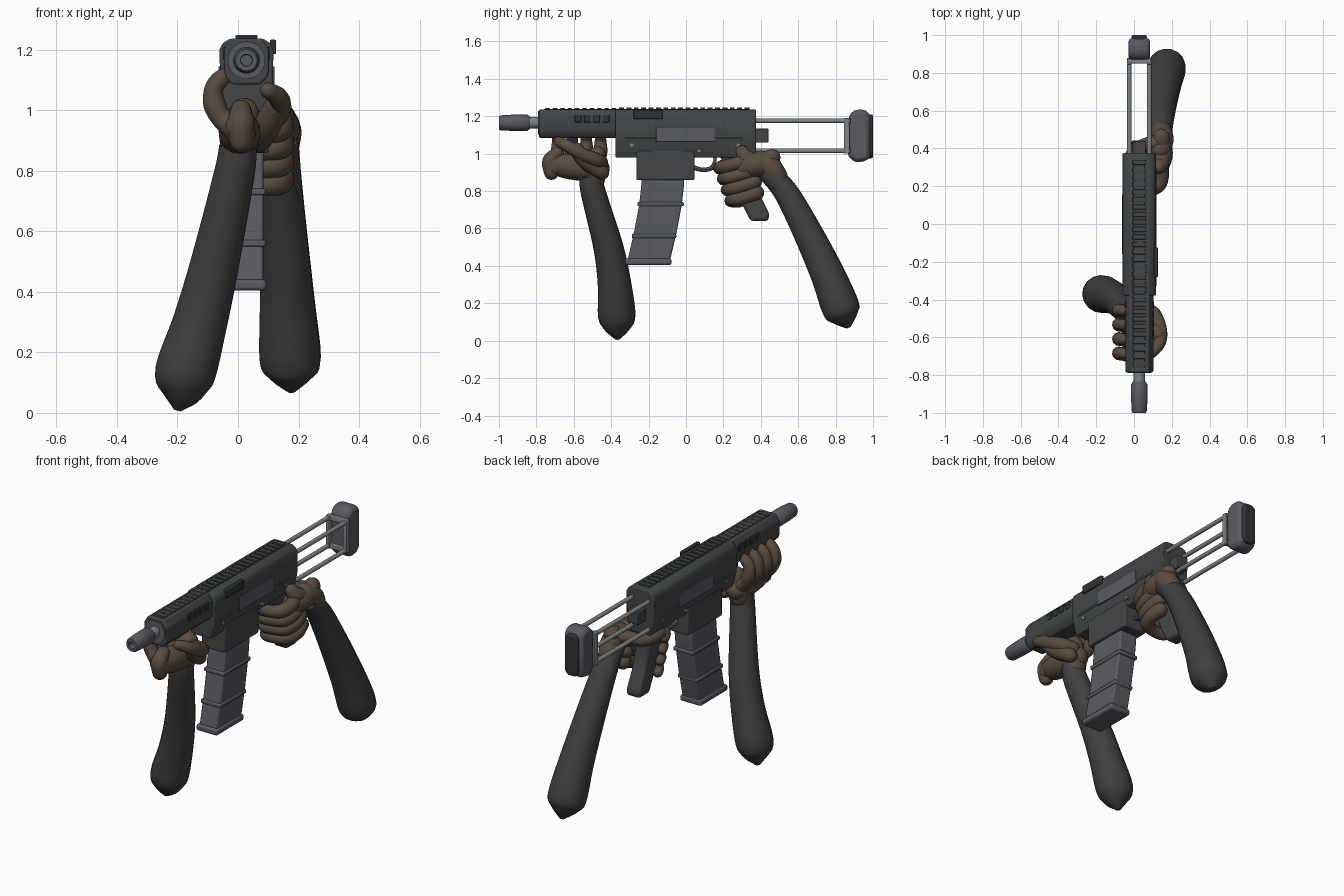
import bpy, bmesh, math
from mathutils import Vector

if "Cube" in bpy.data.objects:
    bpy.data.objects.remove(bpy.data.objects["Cube"])

CX = 0.028  # centre line of the weapon


def mat(name, r, g, b):
    m = bpy.data.materials.new(name)
    m.diffuse_color = (r, g, b, 1)
    m.use_nodes = True
    m.node_tree.nodes["Principled BSDF"].inputs["Base Color"].default_value = m.diffuse_color
    return m


GUN = mat("gunmetal", .055, .06, .063)
DARK = mat("dark_rubber", .03, .032, .035)
MAG = mat("magazine_grey", .10, .105, .12)
STEEL = mat("steel", .22, .23, .23)
SKIN = mat("brown_glove", .10, .072, .053)
SLEEVE = mat("sleeve", .05, .05, .05)


def finish(name, bm, m, bevel=0.0, seg=2):
    bmesh.ops.recalc_face_normals(bm, faces=bm.faces)
    me = bpy.data.meshes.new(name)
    bm.to_mesh(me)
    bm.free()
    o = bpy.data.objects.new(name, me)
    bpy.context.collection.objects.link(o)
    me.materials.append(m)
    if bevel:
        b = o.modifiers.new("bevel", 'BEVEL')
        b.width, b.segments, b.limit_method = bevel, seg, 'ANGLE'
    bpy.context.view_layer.objects.active = o
    o.select_set(True)
    bpy.ops.object.shade_smooth_by_angle(angle=math.radians(35))
    o.select_set(False)
    return o


def prism(name, pts, axis, a, b, m, bevel=0.0):
    """Extrude a profile: axis 'y' takes (x,z) points, axis 'x' takes (y,z)."""
    bm = bmesh.new()
    put = (lambda p, t: (p[0], t, p[1])) if axis == 'y' else (lambda p, t: (t, p[0], p[1]))
    f = bm.faces.new([bm.verts.new(put(p, a)) for p in pts])
    ext = bmesh.ops.extrude_face_region(bm, geom=[f])
    vs = [v for v in ext["geom"] if isinstance(v, bmesh.types.BMVert)]
    d = (0, b - a, 0) if axis == 'y' else (b - a, 0, 0)
    bmesh.ops.translate(bm, verts=vs, vec=d)
    return finish(name, bm, m, bevel)


def box(name, x0, x1, y0, y1, z0, z1, m, bevel=0.004):
    return prism(name, [(x0, z0), (x1, z0), (x1, z1), (x0, z1)], 'y', y0, y1, m, bevel)


def body(half):
    """Symmetric profile around the centre line from (half width, z)."""
    return [(CX + w, z) for w, z in half] + [(CX - w, z) for w, z in reversed(half)]


def lathe(name, x, z, prof, m, n=24):
    """Rings of (y, radius) around an axis along y."""
    bm = bmesh.new()
    rings = [[bm.verts.new((x + r * math.cos(2 * math.pi * i / n), y, z + r * math.sin(2 * math.pi * i / n)))
              for i in range(n)] for y, r in prof]
    skin(bm, rings)
    return finish(name, bm, m)


def skin(bm, rings):
    n = len(rings[0])
    for p, q in zip(rings, rings[1:]):
        for i in range(n):
            bm.faces.new((p[i], p[(i + 1) % n], q[(i + 1) % n], q[i]))
    bm.faces.new(rings[0])
    bm.faces.new(rings[-1])


def limb(name, path, m, n=14, steps=5, caps=True):
    """Smooth tube through (x, y, z, radius) points, with rounded ends."""
    P = [Vector(p) for p in path]
    P = [2 * P[0] - P[1]] + P + [2 * P[-1] - P[-2]]
    S = []
    for a, b, c, d in zip(P, P[1:], P[2:], P[3:]):
        for k in range(steps):
            t = k / steps
            S.append(.5 * (2 * b + (c - a) * t + (2 * a - 5 * b + 4 * c - d) * t * t + (3 * b - a - 3 * c + d) * t ** 3))
    S.append(P[-2])
    if caps:
        def end(p, q):
            d = (p.xyz - q.xyz).normalized()
            return [Vector((*(p.xyz + d * p.w * math.sin(a)), p.w * math.cos(a))) for a in (.5, .95, 1.3, 1.5)]
        S = end(S[0], S[1])[::-1] + S + end(S[-1], S[-2])
    bm, rings, u, prev = bmesh.new(), [], None, None
    for i, s in enumerate(S):
        t = (S[min(i + 1, len(S) - 1)].xyz - S[max(i - 1, 0)].xyz).normalized()
        u = t.orthogonal().normalized() if u is None else prev.rotation_difference(t) @ u
        v, prev = t.cross(u), t
        rings.append([bm.verts.new(s.xyz + s.w * (u * math.cos(2 * math.pi * k / n) + v * math.sin(2 * math.pi * k / n)))
                      for k in range(n)])
    skin(bm, rings)
    return finish(name, bm, m)


# Barrel and muzzle device
lathe("barrel", CX, 1.165, [(-.86, .03), (-.76, .03)], STEEL)
lathe("muzzle_device", CX, 1.165, [(-.93, .018), (-1, .02), (-1, .035), (-.99, .04), (-.92, .044),
                                   (-.85, .044), (-.835, .034), (-.83, .02)], MAG)
lathe("barrel_collar", CX, 1.165, [(-.79, .045), (-.79, .062), (-.77, .062)], MAG)

# Handguard and receiver
prism("handguard", body([(.045, 1.085), (.068, 1.108), (.074, 1.13), (.074, 1.2), (.05, 1.237)]), 'y', -.785, -.36, GUN, .006)
prism("receiver", body([(.062, .98), (.07, 1.01), (.087, 1.07), (.089, 1.2), (.078, 1.222), (.055, 1.236)]),
      'y', -.378, .375, GUN, .006)
box("receiver_seam", CX - .09, CX + .09, -.33, .30, 1.07, 1.083, GUN, .003)
box("magazine_well", CX - .073, CX + .073, -.265, .045, .858, 1.02, GUN, .008)
box("rear_block", CX - .035, CX + .035, .37, .44, 1.06, 1.135, GUN)
box("charging_cover", .105, .126, -.28, -.125, 1.185, 1.233, DARK)

# Top rails with regular teeth
box("rail_base", CX - .03, CX + .03, -.76, .335, 1.23, 1.24, GUN, .002)
for i in range(28):
    y = -.74 + i * .0395
    box("rail_tooth", CX - .036, CX + .036, y - .013, y + .013, 1.236, 1.248 if y > -.36 else 1.243, GUN, .003)

# Side details on both sides
for s in (-1, 1):
    x = CX + s * .083
    box("side_port", x - .009, x + .009, -.16, .155, 1.063, 1.145, MAG, .002)
    for i in range(4):
        y = -.595 + i * .05
        box("vent_slot", CX + s * .068 - .01, CX + s * .068 + .01, y, y + .035, 1.167, 1.208, DARK, .003)
    for y, z in ((-.29, 1.045), (.07, 1.015), (.28, 1.043)):
        lim = [(CX + s * .06, y, z, .011), (CX + s * .085, y, z, .011)]
        limb("pin", lim, STEEL, 10, 1, False)

# Curved magazine with bands and base
prism("magazine", [(-.235, .88), (-.24, .82), (-.25, .73), (-.276, .59), (-.312, .43),
                   (-.085, .43), (-.05, .58), (-.022, .73), (-.012, .82), (-.01, .88)], 'x', CX - .056, CX + .056, MAG, .008)
for y0, y1, z in ((-.26, -.012, .73), (-.29, -.052, .56)):
    box("magazine_band", CX - .063, CX + .063, y0, y1, z - .011, z + .011, MAG, .006)
box("magazine_base", CX - .066, CX + .066, -.326, -.078, .405, .44, MAG, .01)

# Pistol grip, trigger and guard
prism("pistol_grip", [(.17, 1), (.37, 1), (.36, .9), (.40, .77), (.445, .68), (.44, .64), (.345, .64),
                      (.31, .71), (.26, .82), (.22, .92)], 'x', CX - .042, CX + .042, GUN, .015)
limb("trigger_guard", [(CX, .03, .93, .013), (CX, .08, .915, .012), (CX, .13, .92, .012), (CX, .19, .955, .012)], MAG, 8)
limb("trigger", [(CX, .15, 1, .01), (CX, .155, .965, .009), (CX, .14, .935, .007)], STEEL, 8)

# Telescoping wire stock
for s in (-1, 1):
    for z in (1.175, 1.015):
        lathe("stock_rod", CX + s * .053, z, [(.36, .012), (.88, .012)], STEEL, 12)
    box("stock_strut", CX + s * .053 - .012, CX + s * .053 + .012, .845, .875, 1.0, 1.19, STEEL)
for z in (1.175, 1.015):
    box("stock_crossbar", CX - .06, CX + .06, .85, .875, z - .014, z + .014, STEEL)
prism("stock_butt", [(.865, .985), (.91, .95), (.975, .965), (.985, .99), (.985, 1.2), (.965, 1.235), (.9, 1.235), (.868, 1.2)],
      'x', CX - .058, CX + .058, MAG, .022)
prism("butt_pad", body([(.022, .975), (.04, .995), (.04, 1.19), (.022, 1.21)]), 'y', .97, 1.0, DARK, .008)

# Sleeved arms
limb("left_arm", [(0, -.51, .88, .062), (-.012, -.495, .79, .067), (-.075, -.415, .5, .08), (-.125, -.382, .3, .09),
                  (-.175, -.37, .13, .1), (-.187, -.368, .06, .068), (-.20, -.366, .008, .012)], SLEEVE, 16, 4, False)
limb("right_arm", [(.145, .43, .91, .055), (.142, .53, .80, .066), (.15, .64, .6, .078), (.163, .755, .36, .092),
                   (.173, .828, .175, .102), (.175, .85, .12, .072), (.177, .87, .07, .012)], SLEEVE, 16, 4, False)

# Left hand: palm under the handguard, fingers up the left, thumb up the right
limb("left_palm", [(.005, -.47, .92, .062), (.005, -.56, .925, .07), (.005, -.65, .935, .066), (.005, -.715, .945, .05)], SKIN)
limb("left_wrist", [(0, -.49, .87, .06), (.01, -.49, .94, .072), (.02, -.475, .99, .05)], SKIN)
for i in range(4):
    y = -.685 + i * .076
    limb("left_finger", [(.01, y - .015, .93, .05), (-.05, y - .005, .97, .036), (-.078, y, 1.02, .037), (-.08, y, 1.07, .031),
                         (-.06, y, 1.1, .03), (-.04, y, 1.115, .025)], SKIN, 12, 4)
limb("left_thumb", [(.05, -.46, .95, .045), (.105, -.48, .965, .04), (.14, -.56, 1.0, .035), (.135, -.63, 1.04, .033),
                    (.10, -.68, 1.065, .027)], SKIN)
limb("left_knuckle", [(.01, -.72, .90, .04), (.01, -.725, .96, .044), (.01, -.69, 1.0, .035)], SKIN)
limb("left_thumb_base", [(.07, -.45, .9, .04), (.10, -.53, .955, .045), (.13, -.585, 1.02, .04)], SKIN)

# Right hand: palm on the right of the grip, fingers around its front, thumb across the back
limb("right_wrist", [(.147, .49, .88, .055), (.15, .45, .93, .06), (.14, .40, .96, .058)], SKIN)
limb("right_palm", [(.14, .46, .94, .05), (.14, .38, .94, .066), (.13, .32, .93, .062), (.12, .30, .87, .05)], SKIN)
limb("right_hand_back", [(.145, .46, .98, .045), (.145, .38, .95, .05), (.14, .32, .98, .045), (.13, .30, 1.01, .036)], SKIN)
for i in range(4):
    y, z = .02 * i, .93 - .058 * i
    limb("right_finger", [(.135, .34 + y * .6, z + .035, .042), (.15, .265 + y, z + .015, .037), (.13, .205 + y, z, .038),
                          (.075, .18 + y, z - .005, .033), (.01, .185 + y, z - .01, .033), (-.025, .23 + y, z - .015, .028)],
         SKIN, 12, 4)
limb("right_thumb", [(.12, .43, .97, .042), (.06, .42, .965, .036), (.0, .39, .955, .033), (-.03, .32, .955, .03),
                     (-.03, .26, .955, .025)], SKIN)
